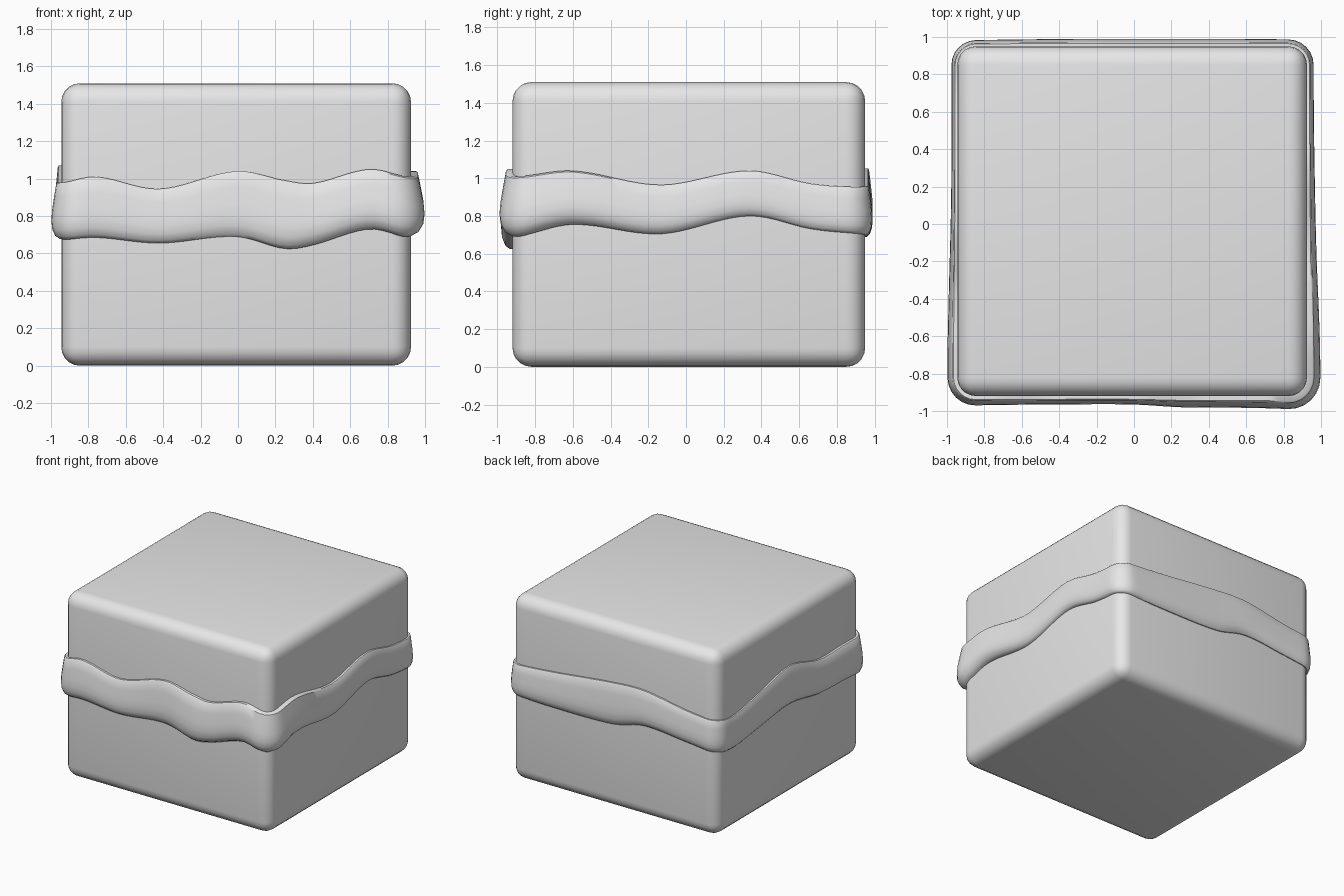
import bpy, bmesh, math
from mathutils import Vector

cube = bpy.data.objects.get("Cube")
if cube:
    bpy.data.objects.remove(cube, do_unlink=True)

grey = bpy.data.materials.new("plain grey")
grey.use_nodes = True
grey.diffuse_color = (0.8, 0.8, 0.8, 1)
grey.node_tree.nodes["Principled BSDF"].inputs["Base Color"].default_value = (0.8, 0.8, 0.8, 1)

SIDE, HEIGHT, RADIUS = 1.87, 1.51, 0.1
CENTRE = Vector((-0.01, 0.015, 0))


def add_object(name, bm, angle):
    bmesh.ops.recalc_face_normals(bm, faces=bm.faces)
    mesh = bpy.data.meshes.new(name)
    bm.to_mesh(mesh)
    bm.free()
    mesh.materials.append(grey)
    obj = bpy.data.objects.new(name, mesh)
    bpy.context.collection.objects.link(obj)
    bpy.ops.object.select_all(action='DESELECT')
    obj.select_set(True)
    bpy.context.view_layer.objects.active = obj
    bpy.ops.object.shade_smooth_by_angle(angle=math.radians(angle))
    return obj


# Box with rounded edges
bm = bmesh.new()
bmesh.ops.create_cube(bm, size=1)
for v in bm.verts:
    v.co = Vector((v.co.x * SIDE, v.co.y * SIDE, (v.co.z + 0.5) * HEIGHT)) + CENTRE
bmesh.ops.bevel(bm, geom=bm.edges[:], offset=RADIUS, segments=5, profile=0.5, affect='EDGES')
add_object("rounded_box", bm, 30)

# Wavy band keys: position around the box (one unit per side), top, bottom, bulge
KEYS = [
    (0, .98, .675, .052), (.1, 1.01, .685, .048), (.28, .945, .655, .045), (.5, 1.04, .69, .045),
    (.64, .99, .625, .06), (.72, .975, .645, .06), (.88, 1.05, .73, .065), (1, 1.01, .69, .072),
    (1.17, 1.04, .755, .068), (1.42, .965, .705, .05), (1.67, 1.04, .8, .04), (1.85, .97, .73, .036),
    (2, .955, .705, .036), (2.2, .98, .69, .04), (2.5, 1.04, .7, .04), (2.65, 1.05, .76, .04),
    (2.85, .99, .73, .036), (3, .96, .7, .032), (3.12, .94, .68, .03), (3.3, 1, .72, .03),
    (3.5, 1.07, .76, .035), (3.7, .98, .7, .045), (3.87, .98, .69, .052),
]


def sample(t):
    """Smooth closed interpolation of the keys."""
    n = len(KEYS)
    t %= 4
    i = max(k for k in range(n) if KEYS[k][0] <= t)

    def key(k):
        return Vector(KEYS[k % n]) + Vector((4 * (k // n), 0, 0, 0))
    a, b, c, d = (key(i + k) for k in (-1, 0, 1, 2))
    h = c[0] - b[0]
    u = (t - b[0]) / h
    m0 = (c - a) * (h / (c[0] - a[0]))
    m1 = (d - b) * (h / (d[0] - b[0]))
    p = (b * (2*u**3 - 3*u**2 + 1) + m0 * (u**3 - 2*u**2 + u)
         + c * (3*u**2 - 2*u**3) + m1 * (u**3 - u**2))
    return p[1], p[2], p[3]


def around_box():
    """Yield position, point and outward normal along the rounded square."""
    half, inner, f = SIDE / 2, SIDE / 2 - RADIUS, RADIUS / SIDE
    steps, arc = 36, 6
    for side in range(4):
        turn = side * math.pi / 2
        ca, sa = math.cos(turn), math.sin(turn)

        def spin(x, y):
            return Vector((x * ca - y * sa, x * sa + y * ca, 0))
        for i in range(steps):
            w = i / steps
            yield side + f + w * (1 - 2*f), spin(-inner + 2*inner*w, -half), spin(0, -1)
        for i in range(arc):
            q = i / arc
            ang = -math.pi / 2 + q * math.pi / 2
            n = (math.cos(ang), math.sin(ang))
            yield (side + 1 - f + 2*f*q,
                   spin(inner + RADIUS * n[0], -inner + RADIUS * n[1]), spin(*n))


# Band cross-section: outward share of the bulge, share of the height
SECTION = [(-.5, 1), (.38, 1), (.52, .975), (.72, .75), (.93, .5), (1, .32),
           (.92, .17), (.62, .05), (.2, 0), (-.5, 0)]

bm = bmesh.new()
rings = []
for t, point, normal in around_box():
    top, bottom, bulge = sample(t)
    rings.append([bm.verts.new(CENTRE + point + normal * bulge * o
                               + Vector((0, 0, bottom + (top - bottom) * h)))
                  for o, h in SECTION])
for r0, r1 in zip(rings, rings[1:] + rings[:1]):
    for k in range(len(SECTION)):
        j = (k + 1) % len(SECTION)
        bm.faces.new((r0[k], r1[k], r1[j], r0[j]))
add_object("wavy_band", bm, 40)
